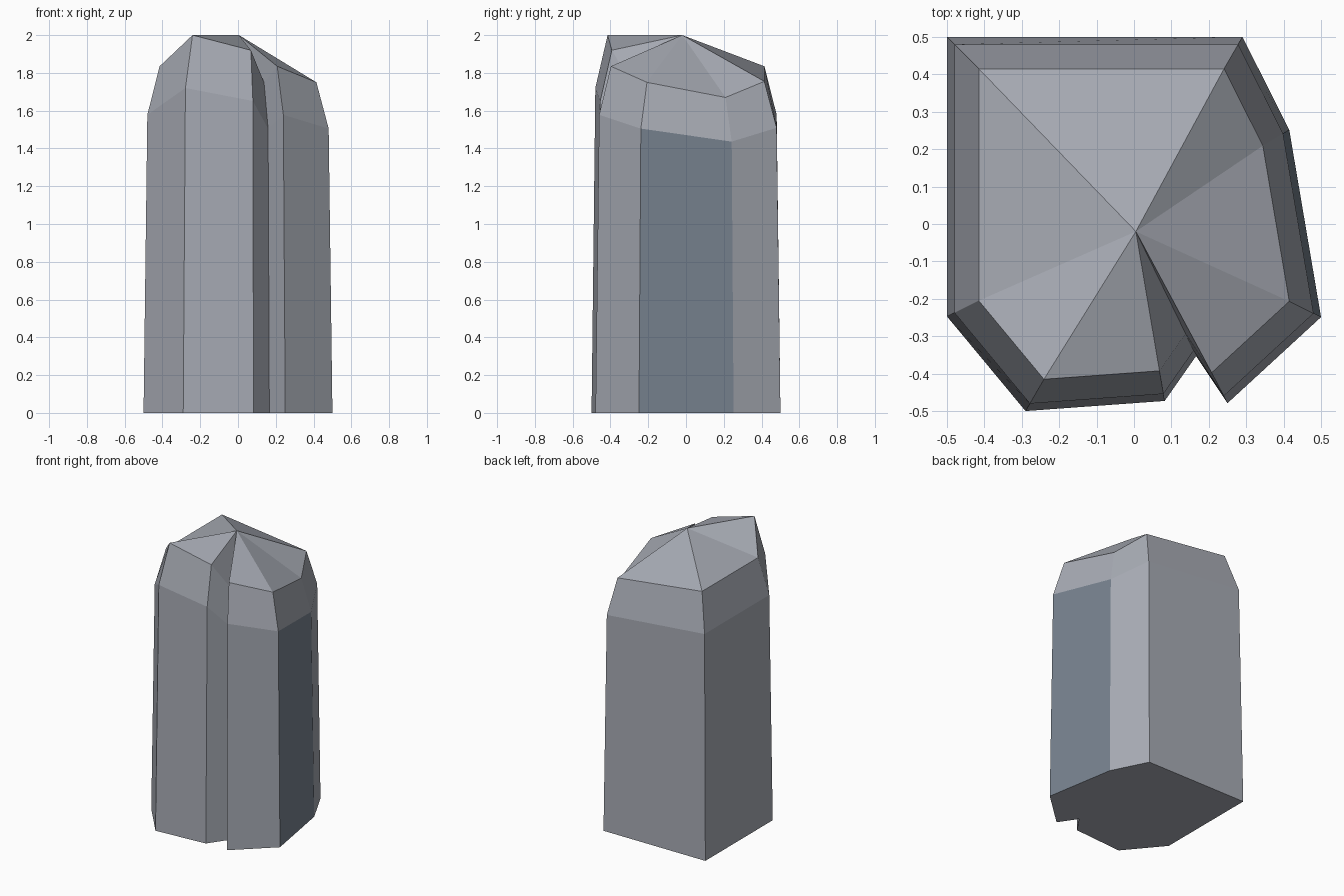
import bpy, bmesh

if "Cube" in bpy.data.objects:
    bpy.data.objects.remove(bpy.data.objects["Cube"])

# Base outline of the crystal, with the height of its upper shoulder: x, y, z
outline = [
    (-0.50, 0.50, 1.835), (-0.50, -0.247, 1.835), (-0.29, -0.50, 2.0),
    (0.082, -0.473, 1.92), (0.166, -0.353, 1.75), (0.25, -0.479, 1.835),
    (0.50, -0.249, 1.75), (0.415, 0.252, 1.67), (0.29, 0.50, 1.755),
]

bm = bmesh.new()

# Rings: base, lower shoulder, upper shoulder (scale of outline, fraction of height)
rings = [[bm.verts.new((x * s, y * s, z * h)) for x, y, z in outline]
         for s, h in ((1, 0), (0.96, 0.86), (0.83, 1))]

# Side facets between rings; the tall right-hand facet is a bluer stone
n = len(outline)
for level, (low, high) in enumerate(zip(rings, rings[1:])):
    for i in range(n):
        j = (i + 1) % n
        face = bm.faces.new((low[i], low[j], high[j], high[i]))
        face.material_index = int(level == 0 and i == 6)

# Faceted tip and flat base
tip = bm.verts.new((0.005, -0.02, 2.0))
for i in range(n):
    bm.faces.new((rings[-1][i], rings[-1][(i + 1) % n], tip))
bm.faces.new(rings[0][::-1])
bmesh.ops.recalc_face_normals(bm, faces=bm.faces[:])

mesh = bpy.data.meshes.new("rock_pillar")
bm.to_mesh(mesh)
bm.free()

# Stone colours
for name, colour in (("grey_stone", (0.39, 0.41, 0.46, 1)),
                     ("blue_stone", (0.19, 0.23, 0.28, 1))):
    mat = bpy.data.materials.new(name)
    mat.diffuse_color = colour
    mat.use_nodes = True
    mat.node_tree.nodes["Principled BSDF"].inputs["Base Color"].default_value = mat.diffuse_color
    mesh.materials.append(mat)

bpy.context.collection.objects.link(bpy.data.objects.new("rock_pillar", mesh))
